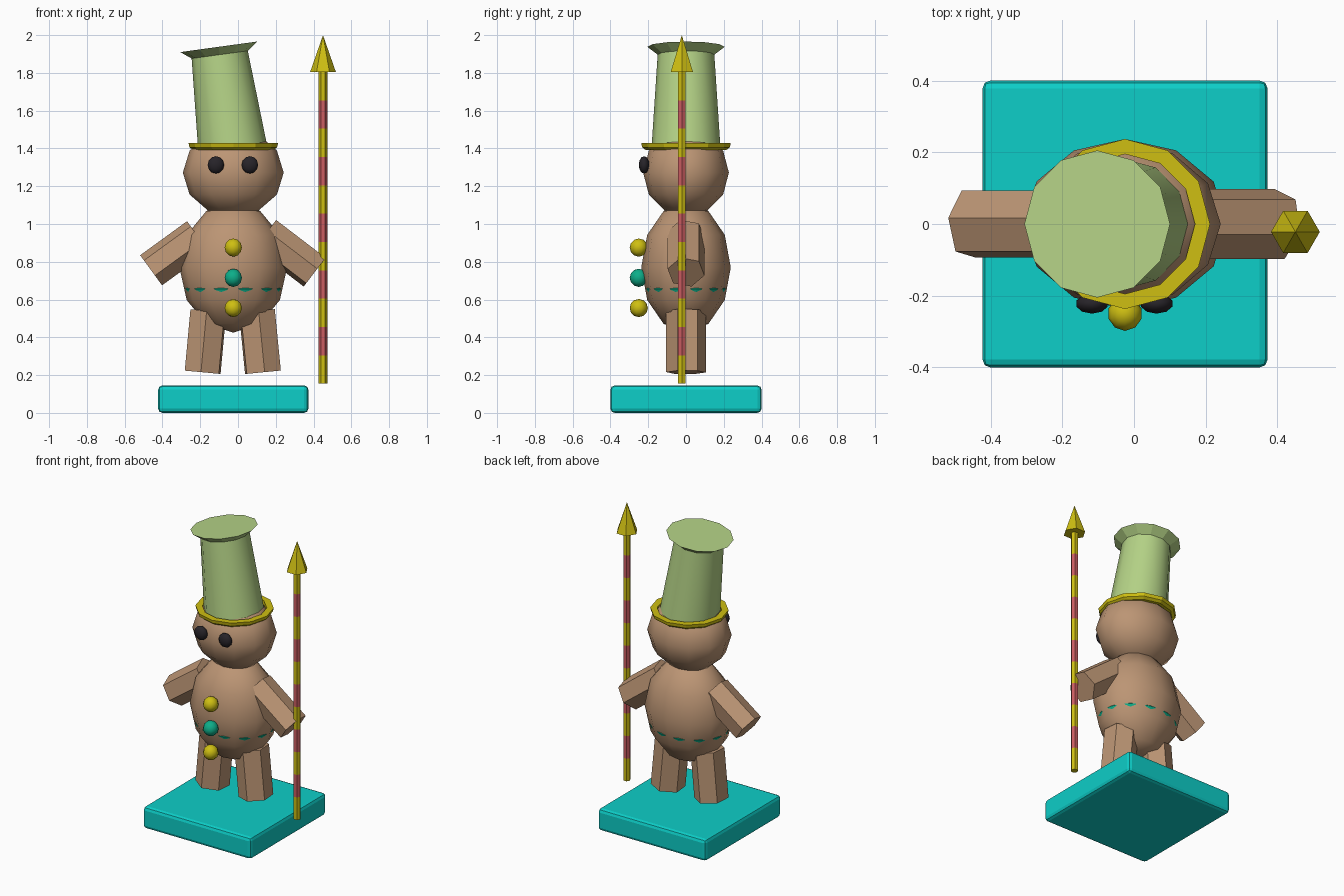
import bpy, bmesh
from math import radians, pi, cos, sin
from mathutils import Vector, Matrix

if "Cube" in bpy.data.objects:
    bpy.data.objects.remove(bpy.data.objects["Cube"])


def material(name, rgb):
    m = bpy.data.materials.new(name)
    m.use_nodes = True
    m.diffuse_color = (*rgb, 1)
    bsdf = next(n for n in m.node_tree.nodes if n.type == 'BSDF_PRINCIPLED')
    bsdf.inputs["Base Color"].default_value = (*rgb, 1)
    return m


BROWN = material("brown", (0.50, 0.30, 0.175))
TEAL = material("teal", (0.004, 0.62, 0.58))
LIME = material("pale_green", (0.46, 0.65, 0.24))
GOLD = material("gold", (0.62, 0.52, 0.006))
RED = material("rose_red", (0.60, 0.11, 0.12))
BLACK = material("black", (0.02, 0.017, 0.022))
GREEN = material("jade_green", (0.004, 0.42, 0.25))

CX = -0.025  # figure's centre line


def add_object(name, bm, mats, smooth=False):
    bmesh.ops.recalc_face_normals(bm, faces=bm.faces)
    me = bpy.data.meshes.new(name)
    for f in bm.faces:
        f.smooth = smooth
    bm.to_mesh(me)
    bm.free()
    for m in mats:
        me.materials.append(m)
    ob = bpy.data.objects.new(name, me)
    bpy.context.collection.objects.link(ob)
    return ob


def ball(name, loc, size, mat, segs=12):
    """Low-poly smooth ellipsoid."""
    bm = bmesh.new()
    bmesh.ops.create_uvsphere(bm, u_segments=segs, v_segments=6, radius=1,
                              matrix=Matrix.LocRotScale(Vector(loc), None, Vector(size)))
    return add_object(name, bm, [mat], True)


def rod(name, start, end, r1, r2, mat, sides=6, turn=0, smooth=False):
    """Prism or frustum between two points; turn is measured from local x."""
    a, b = Vector(start), Vector(end)
    z = (b - a).normalized()
    x = Vector((0, 1, 0)).cross(z).normalized()
    frame = Matrix((x, z.cross(x), z)).transposed().to_4x4()
    bm = bmesh.new()
    bmesh.ops.create_cone(bm, cap_ends=True, segments=sides, radius1=r1, radius2=r2,
                          depth=(b - a).length,
                          matrix=Matrix.Translation((a + b) / 2) @ frame
                          @ Matrix.Rotation(radians(turn - 90), 4, 'Z'))
    ob = add_object(name, bm, [mat])
    if smooth:
        for p in ob.data.polygons:
            p.use_smooth = len(p.vertices) == 4
    return ob


def ring(name, loc, profile, rx_ry, mat, segs):
    """Closed (radius, height) profile swept around an ellipse."""
    bm = bmesh.new()
    loops = []
    for i in range(segs):
        t = 2 * pi * i / segs
        loops.append([bm.verts.new((loc[0] + r * rx_ry[0] * cos(t),
                                    loc[1] + r * rx_ry[1] * sin(t), loc[2] + h))
                      for r, h in profile])
    n = len(profile)
    for i, cur in enumerate(loops):
        nxt = loops[(i + 1) % segs]
        for k in range(n):
            bm.faces.new((cur[k], nxt[k], nxt[(k + 1) % n], cur[(k + 1) % n]))
    return add_object(name, bm, [mat])


# Base slab with rounded edges
bm = bmesh.new()
bmesh.ops.create_cube(bm, size=1, matrix=Matrix.LocRotScale(
    Vector((CX, 0, 0.08)), None, Vector((0.795, 0.8, 0.145))))
bmesh.ops.translate(bm, verts=bm.verts, vec=(0, 0, -0.0075))
base = add_object("base_slab", bm, [TEAL])
bevel = base.modifiers.new("rounded_edges", 'BEVEL')
bevel.width = 0.022
bevel.segments = 2

# Body and head
ball("body", (CX, 0, 0.77), (0.285, 0.237, 0.345), BROWN)
ball("head", (CX, 0, 1.272), (0.267, 0.227, 0.232), BROWN)

# Belt that shows only where it breaks through the body's flat facets
ring("belt", (CX, 0, 0.655), [(0.84, 0), (0.87, 0.014), (0.893, 0.002), (0.87, -0.014)],
     (0.285, 0.237), GREEN, 48)

# Limbs: hexagonal blocks
rod("right_arm", (-0.212, 0, 0.935), (-0.46, 0, 0.755), 0.1, 0.1, BROWN, turn=10)
rod("left_arm", (0.406, 0, 0.745), (0.144, 0, 0.945), 0.1, 0.1, BROWN, turn=-17)
rod("right_leg", (-0.187, 0, 0.215), (-0.157, 0, 0.54), 0.105, 0.105, BROWN, turn=25)
rod("left_leg", (0.132, 0, 0.215), (0.1, 0, 0.54), 0.105, 0.105, BROWN, turn=35)

# Eyes and buttons
for side, x in (("right", -0.117), ("left", 0.063)):
    ball(side + "_eye", (x, -0.222, 1.313), (0.046, 0.028, 0.046), BLACK, 10)
for name, z, mat in (("top", 0.875, GOLD), ("middle", 0.715, GREEN), ("bottom", 0.555, GOLD)):
    ball(name + "_button", (CX, -0.25, z), (0.048, 0.048, 0.048), mat, 10)

# Tilted hat with flared top, and its band
hat_foot = Vector((-0.03, 0, 1.41))
hat_top = Vector((-0.1025, 0, 1.938))
axis = (hat_top - hat_foot).normalized()
flare = hat_top - axis * 0.042
rod("hat", hat_foot, flare, 0.182, 0.15, LIME, 12, smooth=True)
rod("hat_flare", flare, hat_top, 0.15, 0.205, LIME, 12)
ring("hat_band", (CX, 0, 1.41), [(0.195, 0.018), (0.237, 0.018), (0.232, -0.004),
                                 (0.215, -0.017), (0.195, -0.017)], (1, 1), GOLD, 12)

# Striped spear
SX, SY, STEP, FOOT, NECK = 0.45, -0.022, 0.15, 0.155, 1.805
for i in range(11):
    z = FOOT + i * STEP
    rod(f"spear_band_{i + 1}", (SX, SY, z), (SX, SY, z + STEP), 0.023, 0.023,
        RED if i % 2 else GOLD)
rod("spear_tip", (SX, SY, NECK), (SX, SY, 2.0), 0.068, 0, GOLD)
